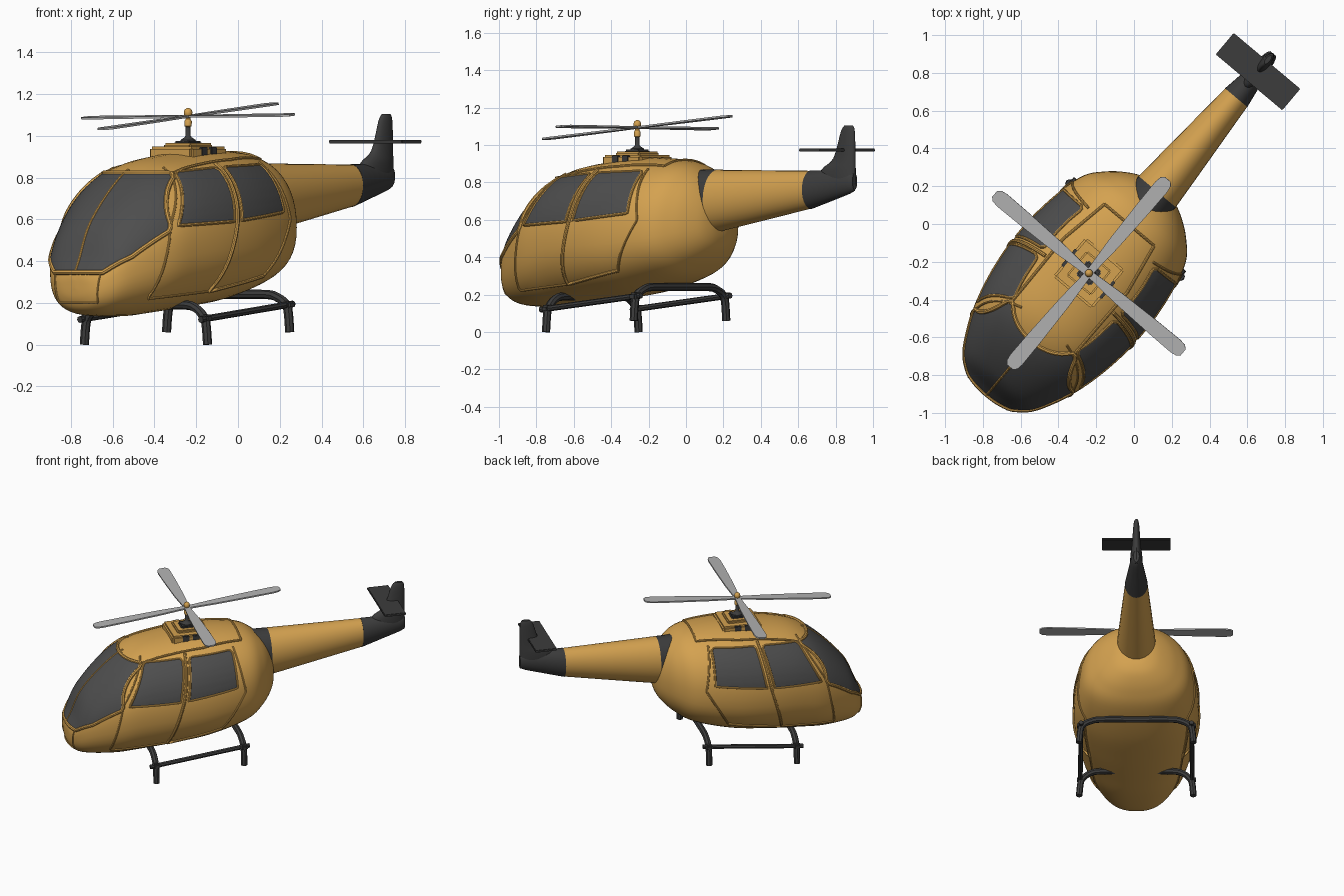
import bpy, bmesh, math
from mathutils import Matrix, Vector
from mathutils.bvhtree import BVHTree

if "Cube" in bpy.data.objects:
    bpy.data.objects.remove(bpy.data.objects["Cube"])

# Local frame: x = right, y = towards tail; whole craft is yawed
M = Matrix.Translation((-0.012, 0.010, 0)) @ Matrix.Rotation(math.radians(-40), 4, 'Z')

def mat(name, r, g, b):
    m = bpy.data.materials.new(name)
    m.diffuse_color = (r, g, b, 1)
    m.use_nodes = True
    m.node_tree.nodes["Principled BSDF"].inputs["Base Color"].default_value = m.diffuse_color
    return m

ORANGE = mat("orange", 0.66, 0.36, 0.08)
GLASS = mat("glass", 0.075, 0.075, 0.075)
DARK = mat("dark", 0.045, 0.045, 0.045)
METAL = mat("metal", 0.45, 0.45, 0.45)

def finish(bm, name, material, local=Matrix(), angle=40):
    bmesh.ops.recalc_face_normals(bm, faces=bm.faces)
    me = bpy.data.meshes.new(name)
    bm.to_mesh(me)
    bm.free()
    ob = bpy.data.objects.new(name, me)
    bpy.context.collection.objects.link(ob)
    me.materials.append(material)
    ob.matrix_world = M @ local
    bpy.ops.object.select_all(action='DESELECT')
    ob.select_set(True)
    bpy.context.view_layer.objects.active = ob
    bpy.ops.object.shade_smooth_by_angle(angle=math.radians(angle))
    return ob

def loft(rings):
    bm = bmesh.new()
    vs = [[bm.verts.new(p) for p in r] for r in rings]
    n = len(vs[0])
    for a, b in zip(vs, vs[1:]):
        for i in range(n):
            bm.faces.new((a[i], a[(i + 1) % n], b[(i + 1) % n], b[i]))
    bm.faces.new(vs[0])
    bm.faces.new(vs[-1])
    return bm

def catmull(rows, steps):
    out = []
    for i in range(len(rows) - 1):
        p0, p1, p2, p3 = (rows[max(0, min(len(rows) - 1, i + k))] for k in (-1, 0, 1, 2))
        for s in range(steps):
            t = s / steps
            out.append([0.5 * (2 * b + (c - a) * t + (2 * a - 5 * b + 4 * c - d) * t * t
                        + (3 * b - a - 3 * c + d) * t ** 3) for a, b, c, d in zip(p0, p1, p2, p3)])
    return out + [list(rows[-1])]

def spow(x, e):
    return math.copysign(abs(x) ** e, x)

def tube(name, pts, r, material, cyclic=False):
    cu = bpy.data.curves.new(name, 'CURVE')
    cu.dimensions = '3D'
    cu.bevel_depth = r
    cu.bevel_resolution = 2
    cu.use_fill_caps = True
    sp = cu.splines.new('POLY')
    sp.points.add(len(pts) - 1)
    for p, q in zip(sp.points, pts):
        p.co = (*q, 1)
    sp.use_cyclic_u = cyclic
    tmp = bpy.data.objects.new("tmp", cu)
    bpy.context.collection.objects.link(tmp)
    bm = bmesh.new()
    bm.from_mesh(tmp.to_mesh())
    bpy.data.objects.remove(tmp)
    return finish(bm, name, material)

def box(name, size, loc, material, bevel=0.008):
    bm = bmesh.new()
    bmesh.ops.create_cube(bm, size=1)
    bmesh.ops.scale(bm, vec=size, verts=bm.verts)
    if bevel:
        bmesh.ops.bevel(bm, geom=bm.edges[:], offset=bevel, segments=2, affect='EDGES')
    return finish(bm, name, material, Matrix.Translation(loc))

# Cabin shell: y, bottom z, top z, half width, z of widest point
stations = [(-1.2, .27, .31, .01, .29), (-1.192, .215, .345, .10, .29), (-1.16, .165, .41, .172, .31),
            (-1.08, .14, .58, .25, .37), (-.9, .135, .765, .345, .45), (-.73, .15, .865, .39, .5),
            (-.5, .175, .91, .42, .52), (-.25, .21, .933, .415, .53), (0, .28, .915, .365, .55),
            (.12, .35, .86, .275, .57), (.2, .43, .77, .165, .58), (.232, .50, .67, .08, .585),
            (.238, .57, .60, .01, .585)]
rings = []
for y, zb, zt, w, zc in catmull(stations, 6):
    ring = []
    for i in range(48):
        a = 2 * math.pi * i / 48
        c, s = math.cos(a), math.sin(a)
        e = 2 / 2.2 if s > 0 else 2 / 2.4
        ring.append((w * spow(c, e), y, zc + (zt - zc if s > 0 else zc - zb) * spow(s, e)))
    rings.append(ring)
bm = loft(rings)
bmesh.ops.recalc_face_normals(bm, faces=bm.faces)
bvh = BVHTree.FromBMesh(bm)
finish(bm, "cabin_shell", ORANGE)

# Projection of 2D outlines onto the shell
def project(a, b, view, off):
    o, d = {'front': ((a, -3, b), (0, 1, 0)), 'right': ((3, a, b), (-1, 0, 0)),
            'left': ((-3, a, b), (1, 0, 0)), 'top': ((a, b, 3), (0, 0, -1))}[view]
    hit, n, _, _ = bvh.ray_cast(Vector(o), Vector(d))
    if hit is None:
        hit, n, _, _ = bvh.find_nearest(Vector(o) + 2.7 * Vector(d))
    return hit + n * off

def resample(poly, n):
    segs = [math.dist(p, q) for p, q in zip(poly, poly[1:])]
    out = []
    for k in range(n + 1):
        d = sum(segs) * k / n
        i = 0
        while i < len(segs) - 1 and d > segs[i]:
            d -= segs[i]
            i += 1
        t = d / segs[i]
        out.append(tuple(x + (y - x) * t for x, y in zip(poly[i], poly[i + 1])))
    return out

def panel(name, left, right, view, n=16):
    L, R = resample(left, n), resample(right, n)
    bm = bmesh.new()
    g = [[bm.verts.new(project(*(x + (y - x) * k / n for x, y in zip(l, r)), view, 0.004))
          for k in range(n + 1)] for l, r in zip(L, R)]
    for i in range(n):
        for k in range(n):
            bm.faces.new((g[i][k], g[i][k + 1], g[i + 1][k + 1], g[i + 1][k]))
    return finish(bm, name, GLASS)

def trim(name, poly, view, r=0.009, cyclic=False, n=40, material=ORANGE):
    pts = resample(poly + poly[:1] if cyclic else poly, n)
    tube(name, [project(*p, view, 0.002) for p in (pts[:-1] if cyclic else pts)], r, material, cyclic)

# Windscreen with surround and centre bar
edge = [(.15, .345), (.25, .42), (.335, .54), (.335, .57), (.235, .80), (.21, .82)]
mirror = [(-x, z) for x, z in edge]
panel("windscreen", mirror, edge, 'front', 28)
trim("windscreen_surround", edge + mirror[::-1], 'front', 0.012, True, 90)
trim("windscreen_centre_bar", [(0, .345), (0, .835)], 'front', 0.007)

# Side windows, door seams and roof seams
for side in ('right', 'left'):
    for nm, l, r in (("front", [(-.845, .57), (-.72, .81), (-.70, .825)], [(-.505, .59), (-.455, .83), (-.47, .845)]),
                     ("rear", [(-.45, .595), (-.41, .835), (-.395, .85)], [(-.10, .635), (-.105, .845), (-.12, .86)])):
        panel(f"{side}_{nm}_window", l, r, side)
        trim(f"{side}_{nm}_window_frame", l + r[::-1], side, 0.008, True, 60)
    trim(f"{side}_front_door_seam", [(-.72, .845), (-.885, .57), (-.96, .22), (-.58, .255)], side, 0.006)
    trim(f"{side}_door_pillar", [(-.43, .865), (-.478, .6), (-.577, .255), (-.2, .33)], side, 0.010)
    trim(f"{side}_rear_door_seam", [(-.09, .87), (-.04, .6), (-.2, .33)], side, 0.007)
    sx = 1 if side == 'right' else -1
    trim(f"{side}_roof_seam", [(sx * .215, -.72), (sx * .22, -.3), (sx * .17, -.02)], 'top', 0.008)
trim("roof_rear_seam", [(-.17, -.02), (.17, -.02)], 'top', 0.007)
trim("nose_seam", [(-.14, .335), (-.12, .2), (.12, .2), (.14, .335)], 'front', 0.005)

# Tail boom with dark upper collar, and dark tail end
def boom_rings(secs, steps, n=28):
    return [[(w * math.cos(2 * math.pi * i / n), y, (zl + zh) / 2 + (zh - zl) / 2 * math.sin(2 * math.pi * i / n))
             for i in range(n)] for y, zl, zh, w in catmull(secs, steps)]

boom = finish(loft(boom_rings([(.0, .50, .875, .14), (.21, .535, .868, .128), (.86, .66, .862, .076)], 6)),
              "tail_boom", ORANGE)
boom.data.materials.append(DARK)
for f in boom.data.polygons:
    if f.center.y < .21 and f.center.z > .66:
        f.material_index = 1
finish(loft(boom_rings([(.86, .658, .864, .077), (1.0, .70, .865, .055), (1.13, .74, .86, .035),
                        (1.165, .76, .85, .02)], 4)), "tail_end", DARK)

# Fin and stabiliser
fin = [[(w * math.sin(2 * math.pi * i / 24), (a + b) / 2 + (b - a) / 2 * math.cos(2 * math.pi * i / 24), z)
        for i in range(24)]
       for z, a, b, w in catmull([(.755, .99, 1.165, .02), (.80, .92, 1.167, .04), (.87, .94, 1.167, .04),
                                  (.93, 1.02, 1.166, .03), (1.07, 1.07, 1.163, .02), (1.105, 1.095, 1.15, .012)], 4)]
finish(loft(fin), "tail_fin", DARK)
box("stabiliser", (.46, .148, .016), (0, 1.04, .972), DARK, 0.003)

# Rotor housing on the roof
RY = -.353
box("rotor_housing", (.27, .27, .075), (0, RY, .91), ORANGE, 0.012)
box("rotor_housing_top", (.17, .17, .025), (0, RY, .952), ORANGE, 0.008)
for s in (-1, 1):
    for dy in (-.04, .03):
        box("side_vent", (.02, .045, .04), (s * .13, RY + dy, .925), DARK, 0.003)
box("mast_plate", (.10, .10, .02), (0, RY, .966), DARK)

# Mast: turned profile
def lathe(name, prof, material, n=20):
    finish(loft([[(r * math.cos(2 * math.pi * i / n), RY + r * math.sin(2 * math.pi * i / n), z)
                  for i in range(n)] for r, z in prof]), name, material)

lathe("mast", [(.04, .965), (.036, .98), (.018, .992), (.012, 1.0), (.012, 1.05)], DARK)
lathe("rotor_hub", [(.008, 1.04), (.017, 1.046), (.018, 1.07), (.011, 1.08), (.012, 1.09),
                    (.019, 1.1), (.021, 1.112), (.017, 1.125), (.006, 1.133)], ORANGE)

# Four blades, disc tilted forward
tilt = Matrix.Translation((0, RY, 1.093)) @ Matrix.Rotation(math.radians(5.4), 4, 'X') @ Matrix.Rotation(math.radians(-.6), 4, 'Y')
half = [(.0, .018), (.06, .022), (.2, .032), (.45, .04), (.6, .042), (.635, .036), (.652, .02)]
for k in range(4):
    bm = bmesh.new()
    f = bm.faces.new([bm.verts.new((x, s * y, -.005)) for s, h in ((1, half), (-1, half[::-1])) for x, y in h])
    ex = bmesh.ops.extrude_face_region(bm, geom=[f])
    bmesh.ops.translate(bm, vec=(0, 0, .010), verts=[v for v in ex['geom'] if isinstance(v, bmesh.types.BMVert)])
    finish(bm, f"rotor_blade_{k + 1}", METAL, tilt @ Matrix.Rotation(math.pi / 2 * k, 4, 'Z'))

# Landing gear: two bent cross tubes with legs, two rails
for nm, y, z0, top in (("front", -.667, 0.0, .185), ("rear", -.055, .06, .235)):
    arch = [(.385, y, z0), (.375, y, z0 + .10), (.355, y, z0 + .14), (.31, y, top - .01), (.24, y, top + .005), (0, y, top + .005)]
    full = catmull([(-x, a, b) for x, a, b in arch[:-1]] + arch[::-1], 4)
    tube(f"{nm}_skid_arch", full, .022, DARK)
for s in (-1, 1):
    tube("skid_rail", [(s * .378, -.71, .12), (s * .372, -.015, .195)], .016, DARK)
    for y, z in ((-.667, .125), (-.055, .19)):
        box("skid_clamp", (.05, .05, .04), (s * .376, y, z), DARK, 0.01)
